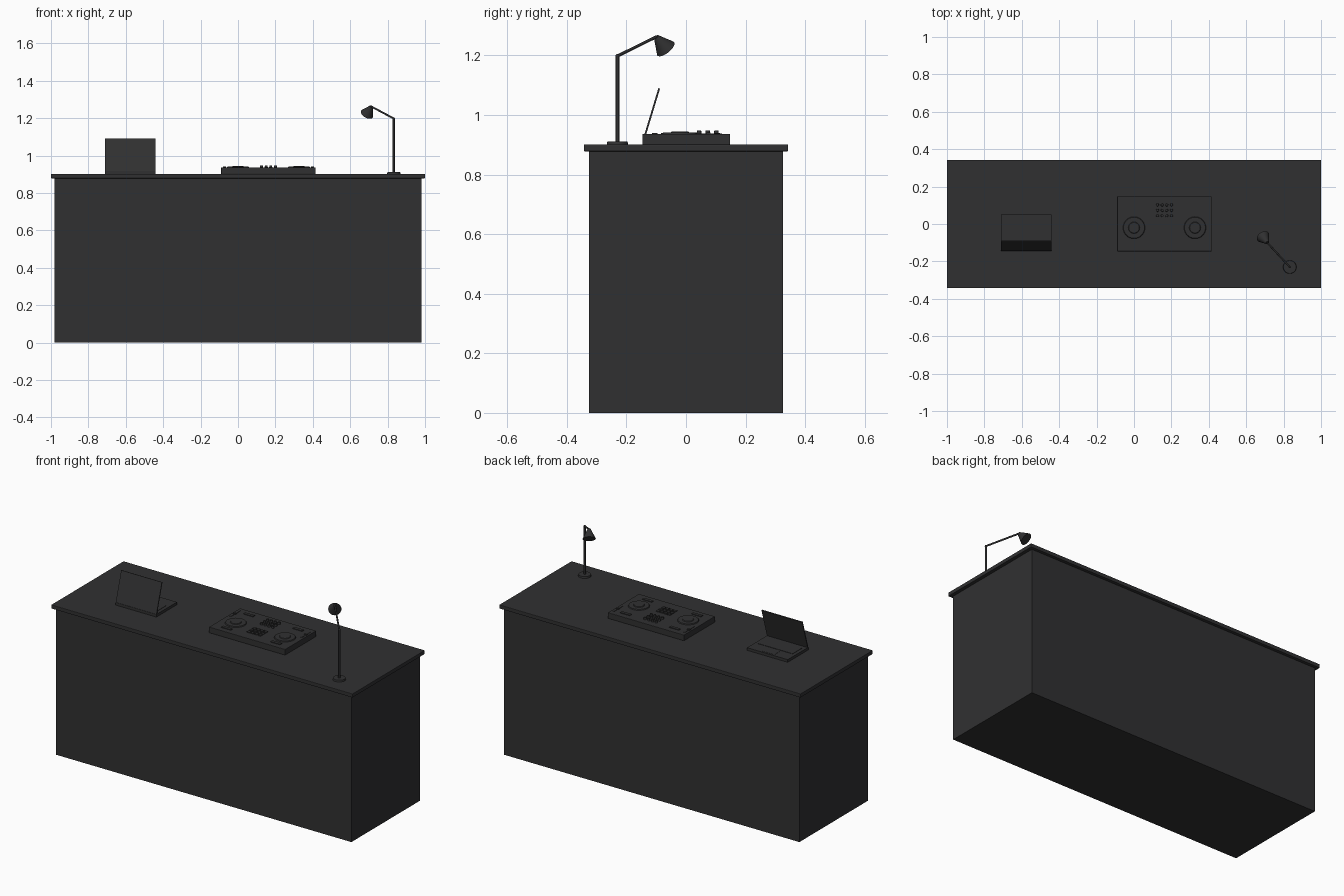
import bpy, math
from mathutils import Vector

if "Cube" in bpy.data.objects:
    bpy.data.objects.remove(bpy.data.objects["Cube"])

black = bpy.data.materials.new("matte_black")
black.diffuse_color = (0.03, 0.03, 0.031, 1)
black.use_nodes = True
black.node_tree.nodes["Principled BSDF"].inputs["Base Color"].default_value = black.diffuse_color


def finish(name, smooth=False, bevel=0.0):
    ob = bpy.context.object
    ob.name = name
    ob.data.materials.append(black)
    if bevel:
        m = ob.modifiers.new("bevel", 'BEVEL')
        m.width = bevel
        m.segments = 2
    if smooth:
        bpy.ops.object.shade_smooth_by_angle(angle=math.radians(35))
    return ob


def box(name, x0, x1, y0, y1, z0, z1, bevel=0.0):
    bpy.ops.mesh.primitive_cube_add(size=1, location=((x0+x1)/2, (y0+y1)/2, (z0+z1)/2))
    bpy.context.object.scale = (x1-x0, y1-y0, z1-z0)
    bpy.ops.object.transform_apply(location=False, rotation=False, scale=True)
    return finish(name, bevel=bevel)


def tube(name, a, b, r0, r1=None, segs=20):
    a, b = Vector(a), Vector(b)
    d = b - a
    bpy.ops.mesh.primitive_cone_add(vertices=segs, radius1=r0, radius2=r0 if r1 is None else r1,
                                    depth=d.length, location=(a+b)/2,
                                    rotation=d.to_track_quat('Z', 'Y').to_euler())
    return finish(name, True)


def disc(name, x, y, z0, z1, r, r_top=None, segs=32):
    return tube(name, (x, y, z0), (x, y, z1), r, r_top, segs)


# Desk
box("desk_body", -0.98, 0.98, -0.325, 0.325, 0, 0.88)
box("desk_top", -1, 1, -0.343, 0.343, 0.878, 0.901, 0.003)

# Laptop: base, keyboard, trackpad and lid leaning toward the user at +y
box("laptop_base", -0.71, -0.44, -0.145, 0.05, 0.901, 0.917)
box("laptop_keyboard", -0.69, -0.46, -0.115, -0.025, 0.916, 0.919)
box("laptop_trackpad", -0.615, -0.535, -0.01, 0.04, 0.916, 0.918)
tilt = math.atan2(0.052, 0.172)
lid_h = 0.18
lid = box("laptop_lid", -0.71, -0.44, -0.003, 0.003, -lid_h/2, lid_h/2)
lid.location = (-0.575, -0.142 + lid_h/2*math.sin(tilt), 0.917 + lid_h/2*math.cos(tilt))
lid.rotation_euler = (-tilt, 0, 0)

# Mixing controller
TOP = 0.936
CX = 0.163
box("controller_body", -0.09, 0.415, -0.146, 0.148, 0.901, TOP, 0.002)
for side, sx in (("left", -1), ("right", 1)):
    x = CX + sx*0.163
    disc(f"jog_wheel_{side}", x, -0.02, TOP-0.002, 0.941, 0.06, 0.056, 40)
    disc(f"jog_cap_{side}", x, -0.02, 0.940, 0.944, 0.032, 0.028)
    # Slots above and below each wheel, pitch fader at the outside
    for i, y in enumerate((0.105, -0.105)):
        box(f"button_strip_{side}_{i}", x-0.032, x+0.032, y-0.009, y+0.009, TOP-0.002, TOP+0.004)
    fx = CX + sx*0.235
    box(f"fader_track_{side}", fx-0.004, fx+0.004, 0.03, 0.12, TOP-0.002, TOP+0.002)
    box(f"fader_handle_{side}", fx-0.009, fx+0.009, 0.068, 0.082, TOP-0.002, TOP+0.005)

# Mixer knobs and pads in the middle
for i in range(4):
    x = CX + (i-1.5)*0.025
    for j in range(3):
        disc(f"knob_{i}_{j}", x, 0.044 + j*0.029, TOP-0.002, 0.948, 0.008, 0.007, 16)
        y = -0.075 + j*0.026
        box(f"pad_{i}_{j}", x-0.009, x+0.009, y-0.009, y+0.009, TOP-0.002, TOP+0.004)

# Desk lamp
LX, LY = 0.833, -0.23
elbow, tip = Vector((LX, LY, 1.198)), Vector((0.713, -0.1, 1.262))
disc("lamp_base", LX, LY, 0.9, 0.911, 0.036, 0.034)
disc("lamp_pole", LX, LY, 0.905, 1.2, 0.006, None, 16)
tube("lamp_arm", elbow, tip, 0.005, None, 16)
bpy.ops.mesh.primitive_uv_sphere_add(segments=16, ring_count=8, radius=0.0065, location=elbow)
finish("lamp_elbow", True)
tube("lamp_shade", tip, (0.69, -0.068, 1.222), 0.009, 0.036, 32)
